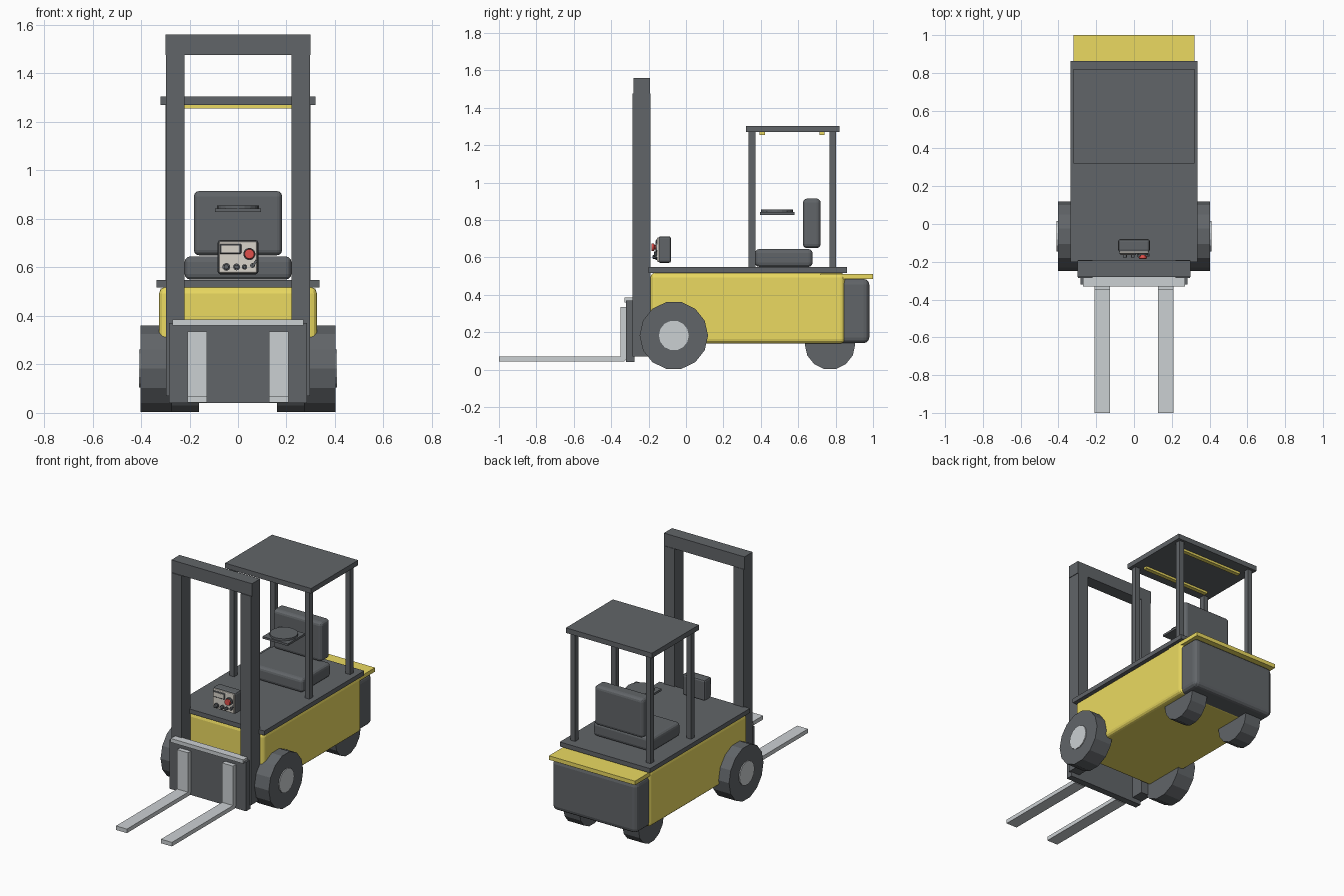
import bpy, bmesh
from math import pi
from mathutils import Matrix, Vector

if "Cube" in bpy.data.objects:
    bpy.data.objects.remove(bpy.data.objects["Cube"])


def mat(name, r, g, b):
    m = bpy.data.materials.new(name)
    m.diffuse_color = (r, g, b, 1)
    m.use_nodes = True
    m.node_tree.nodes["Principled BSDF"].inputs["Base Color"].default_value = m.diffuse_color
    return m


YELLOW = mat("yellow_paint", 0.83, 0.70, 0.12)
DARK = mat("dark_grey", 0.12, 0.13, 0.14)
STEEL = mat("steel", 0.60, 0.63, 0.65)
BEIGE = mat("panel_beige", 0.70, 0.66, 0.60)
RED = mat("button_red", 0.75, 0.08, 0.07)


def finish(name, bm, material):
    bmesh.ops.recalc_face_normals(bm, faces=bm.faces)
    me = bpy.data.meshes.new(name)
    bm.to_mesh(me)
    bm.free()
    me.materials.append(material)
    ob = bpy.data.objects.new(name, me)
    bpy.context.collection.objects.link(ob)
    return ob


def box(name, x, y, z, material=DARK, bevel=0.0, segments=3):
    """Box from (min, max) ranges, optionally with rounded edges."""
    bm = bmesh.new()
    size = Vector((x[1] - x[0], y[1] - y[0], z[1] - z[0]))
    mid = Vector((sum(x) / 2, sum(y) / 2, sum(z) / 2))
    bmesh.ops.create_cube(bm, size=1, matrix=Matrix.Translation(mid) @ Matrix.Diagonal((*size, 1)))
    if bevel:
        bmesh.ops.bevel(bm, geom=bm.edges[:], offset=bevel, segments=segments,
                        profile=0.5, affect='EDGES', clamp_overlap=True)
    return finish(name, bm, material)


def disc(name, centre, radius, depth, axis, sides, material=DARK, bevel=0.0):
    """Cylinder along an axis, with one corner of its outline pointing up."""
    turn = {'X': Matrix.Rotation(pi / 2, 4, 'Y'),
            'Y': Matrix.Rotation(pi / 2, 4, 'X') @ Matrix.Rotation(pi / 2, 4, 'Z'),
            'Z': Matrix.Identity(4)}[axis]
    bm = bmesh.new()
    bmesh.ops.create_cone(bm, cap_ends=True, segments=sides, radius1=radius, radius2=radius,
                          depth=depth, matrix=Matrix.Translation(centre) @ turn)
    if bevel:
        rims = [e for e in bm.edges if any(len(f.verts) > 4 for f in e.link_faces)]
        bmesh.ops.bevel(bm, geom=rims, offset=bevel, segments=2, profile=0.5, affect='EDGES')
    return finish(name, bm, material)


def side_range(s, a, b):
    return (a, b) if s > 0 else (-b, -a)


# Chassis
box("body", (-0.325, 0.325), (-0.19, 0.85), (0.14, 0.518), YELLOW, 0.025)
box("counterweight", (-0.315, 0.315), (0.78, 0.98), (0.142, 0.485), DARK, 0.03)
box("rear_trim", (-0.32, 0.32), (0.72, 1.0), (0.485, 0.512), YELLOW)
box("deck", (-0.336, 0.336), (-0.20, 0.862), (0.518, 0.548))

# Seat
box("seat_cushion", (-0.22, 0.22), (0.37, 0.677), (0.55, 0.645), DARK, 0.022)
box("seat_back", (-0.182, 0.182), (0.625, 0.72), (0.65, 0.915), DARK, 0.022)

# Steering wheel
box("steering_plate", (-0.094, 0.094), (0.395, 0.58), (0.828, 0.842))
disc("steering_wheel", (0, 0.487, 0.848), 0.086, 0.016, 'Z', 20)

# Overhead guard
box("roof", (-0.32, 0.32), (0.32, 0.82), (1.27, 1.304))
for label, y in (("front", 0.408), ("rear", 0.727)):
    box(label + "_roof_strip", (-0.25, 0.25), (y - 0.014, y + 0.014), (1.255, 1.272), YELLOW)

# Mast and carriage
box("mast_crossbar", (-0.30, 0.30), (-0.28, -0.193), (1.475, 1.56))
box("carriage_plate", (-0.284, 0.284), (-0.32, -0.275), (0.04, 0.37))
box("carriage_bar", (-0.27, 0.27), (-0.33, -0.278), (0.36, 0.386), STEEL)

# L-shaped fork profile in y, z
FORK = [(-1.0, 0.043), (-0.33, 0.043), (-0.318, 0.06), (-0.318, 0.335),
        (-0.35, 0.335), (-0.35, 0.07), (-1.0, 0.07)]

# Parts repeated on both sides
for s, side in ((1, "right"), (-1, "left")):
    box(side + "_mast_rail", side_range(s, 0.22, 0.296), (-0.285, -0.19), (0.07, 1.476))
    for label, y in (("front", 0.353), ("rear", 0.785)):
        box(f"{side}_{label}_roof_post", side_range(s, 0.263, 0.298),
            (y - 0.018, y + 0.018), (0.545, 1.275))
    disc(side + "_front_wheel", (s * 0.338, -0.065, 0.183), 0.183, 0.13, 'X', 14)
    disc(side + "_front_hub", (s * 0.38, -0.065, 0.183), 0.08, 0.058, 'X', 14, STEEL)
    disc(side + "_rear_wheel", (s * 0.22, 0.77, 0.135), 0.135, 0.12, 'X', 14)
    bm = bmesh.new()
    face = bm.faces.new([bm.verts.new((s * 0.127, y, z)) for y, z in FORK])
    ext = bmesh.ops.extrude_face_region(bm, geom=[face])
    bmesh.ops.translate(bm, vec=(s * 0.081, 0, 0),
                        verts=[v for v in ext["geom"] if isinstance(v, bmesh.types.BMVert)])
    finish(side + "_fork", bm, STEEL)

# Control console
box("console", (-0.084, 0.084), (-0.148, -0.08), (0.571, 0.713), DARK, 0.012, 2)
box("console_face", (-0.078, 0.078), (-0.156, -0.14), (0.577, 0.707), BEIGE, 0.006, 2)
box("screen_bezel", (-0.077, 0.014), (-0.161, -0.15), (0.655, 0.697), DARK, 0.004, 1)
box("screen", (-0.068, 0.005), (-0.163, -0.155), (0.662, 0.69), BEIGE)
disc("button_collar", (0.047, -0.158, 0.655), 0.025, 0.012, 'Y', 20)
disc("stop_button_stem", (0.047, -0.166, 0.655), 0.013, 0.02, 'Y', 16, RED)
disc("stop_button", (0.047, -0.177, 0.655), 0.021, 0.016, 'Y', 20, RED, 0.005)
for i, (x, r) in enumerate(((-0.048, 0.016), (-0.006, 0.014), (0.027, 0.011))):
    disc(f"knob_base_{i + 1}", (x, -0.157, 0.602), r, 0.012, 'Y', 16)
    disc(f"knob_{i + 1}", (x, -0.167, 0.602), r * 0.65, 0.022, 'Y', 16, DARK, 0.003)

# Small toggle lever beside the knobs
disc("toggle_base", (0.06, -0.158, 0.608), 0.01, 0.012, 'Y', 12)
lever = box("toggle_lever", (-0.005, 0.005), (-0.008, 0.008), (0, 0.03))
lever.matrix_world = Matrix.Translation((0.06, -0.164, 0.605)) @ Matrix.Rotation(0.6, 4, 'Y')
